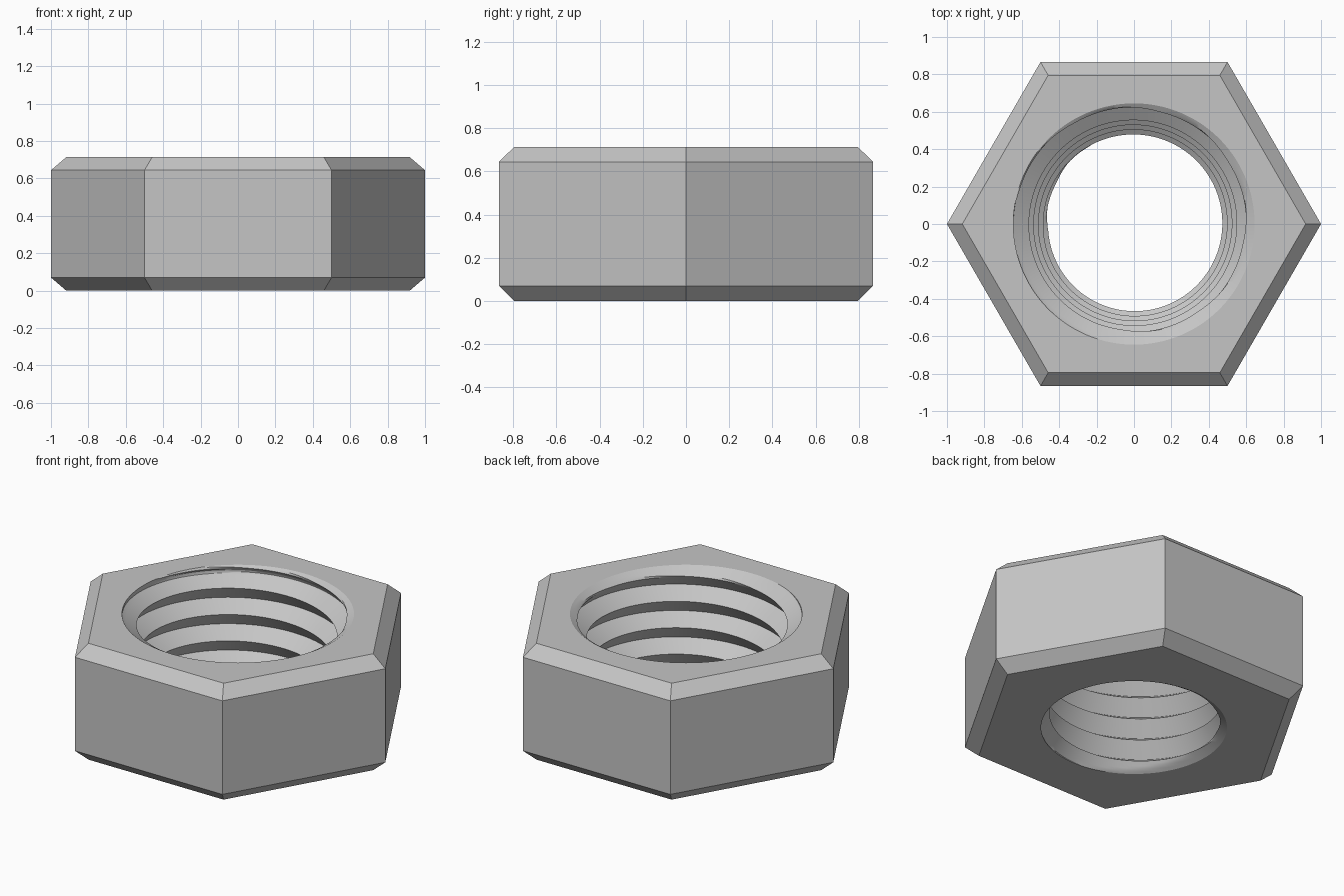
import bpy, bmesh, math

if "Cube" in bpy.data.objects:
    bpy.data.objects.remove(bpy.data.objects["Cube"], do_unlink=True)

HEIGHT, BEVEL = 0.714, 0.07
CORNER, INNER_CORNER = 1.0, 0.918
TOP_RIM, BOTTOM_RIM, SINK = 0.645, 0.517, 1.65   # countersink radii and slope
PITCH, TAPER, DEPTH = 0.15, 0.17, 0.095          # tapered helical thread
RISE = 0.062                                     # height of the upward flank
COLS, SUB, TURNS = 144, 8, 8                     # mesh resolution

steel = bpy.data.materials.new("steel_grey")
steel.use_nodes = True
grey = (0.56, 0.56, 0.56, 1)
steel.diffuse_color = grey
steel.node_tree.nodes["Principled BSDF"].inputs["Base Color"].default_value = grey

bm = bmesh.new()


def polar(radius, angle, z):
    return bm.verts.new((radius * math.cos(angle), radius * math.sin(angle), z))


def bore_point(angle, row):
    """Height and radius of the bore where a helical row crosses an angle."""
    turn, step = divmod(row, 2 * SUB)
    crest_z = 0.67 + PITCH * ((angle + math.pi / 2) / math.tau + turn - TURNS + 2)
    crest_r = 0.568 + TAPER * (crest_z - 0.67)
    if step <= SUB:
        t = step / SUB
        z, r = crest_z + RISE * t, crest_r + DEPTH * t
    else:
        t = step / SUB - 1
        z = crest_z + RISE + (PITCH - RISE) * t
        r = crest_r + DEPTH + (TAPER * PITCH - DEPTH) * t
    if z <= 0.002:
        return 0, BOTTOM_RIM
    if z >= HEIGHT - 0.002:
        return HEIGHT, TOP_RIM
    r = max(r, TOP_RIM - SINK * (HEIGHT - z), BOTTOM_RIM - SINK * z)
    return z, min(r, TOP_RIM)


# Threaded bore: rows follow the helix and collapse onto the two rims
rows = 2 * SUB * TURNS
columns = []
for k in range(COLS):
    angle = math.tau * k / COLS
    column, last_z = [], None
    for row in range(rows + 1):
        z, r = bore_point(angle, row)
        column.append(column[-1] if z == last_z else polar(r, angle, z))
        last_z = z
    columns.append(column)

for k in range(COLS):
    a, b = columns[k], columns[(k + 1) % COLS]
    shift = 2 * SUB if k == COLS - 1 else 0      # one turn up at the seam
    for j in range(rows):
        j0, j1 = min(j + shift, rows), min(j + 1 + shift, rows)
        corners = list(dict.fromkeys((a[j], b[j0], b[j1], a[j + 1])))
        if len(corners) > 2:
            bm.faces.new(corners)
    if shift:                                    # close the seam's lowest turn
        for j in range(shift):
            corners = list(dict.fromkeys((a[0], b[j], b[j + 1])))
            if len(corners) > 2:
                bm.faces.new(corners)

# Hexagonal outside with a bevel at the top and bottom
profile = [(INNER_CORNER, 0), (CORNER, BEVEL),
           (CORNER, HEIGHT - BEVEL), (INNER_CORNER, HEIGHT)]
rings = [[polar(r, math.tau * i / 6, z) for i in range(6)] for r, z in profile]
for low, high in zip(rings, rings[1:]):
    for i in range(6):
        n = (i + 1) % 6
        bm.faces.new((low[i], low[n], high[n], high[i]))

# Flat end faces between the hexagon and the round rims
side = COLS // 6
for ring, end in ((rings[0], 0), (rings[-1], -1)):
    for i in range(6):
        rim = [columns[(i * side + s) % COLS][end] for s in range(side + 1)]
        bm.faces.new([ring[i], ring[(i + 1) % 6]] + rim[::-1])

bmesh.ops.recalc_face_normals(bm, faces=bm.faces)
mesh = bpy.data.meshes.new("hex_nut")
bm.to_mesh(mesh)
bm.free()
mesh.materials.append(steel)
nut = bpy.data.objects.new("hex_nut", mesh)
bpy.context.collection.objects.link(nut)

# Smooth thread flanks, crisp crests and bevels
for obj in bpy.context.selected_objects:
    obj.select_set(False)
nut.select_set(True)
bpy.context.view_layer.objects.active = nut
bpy.ops.object.shade_smooth_by_angle(angle=math.radians(30))
